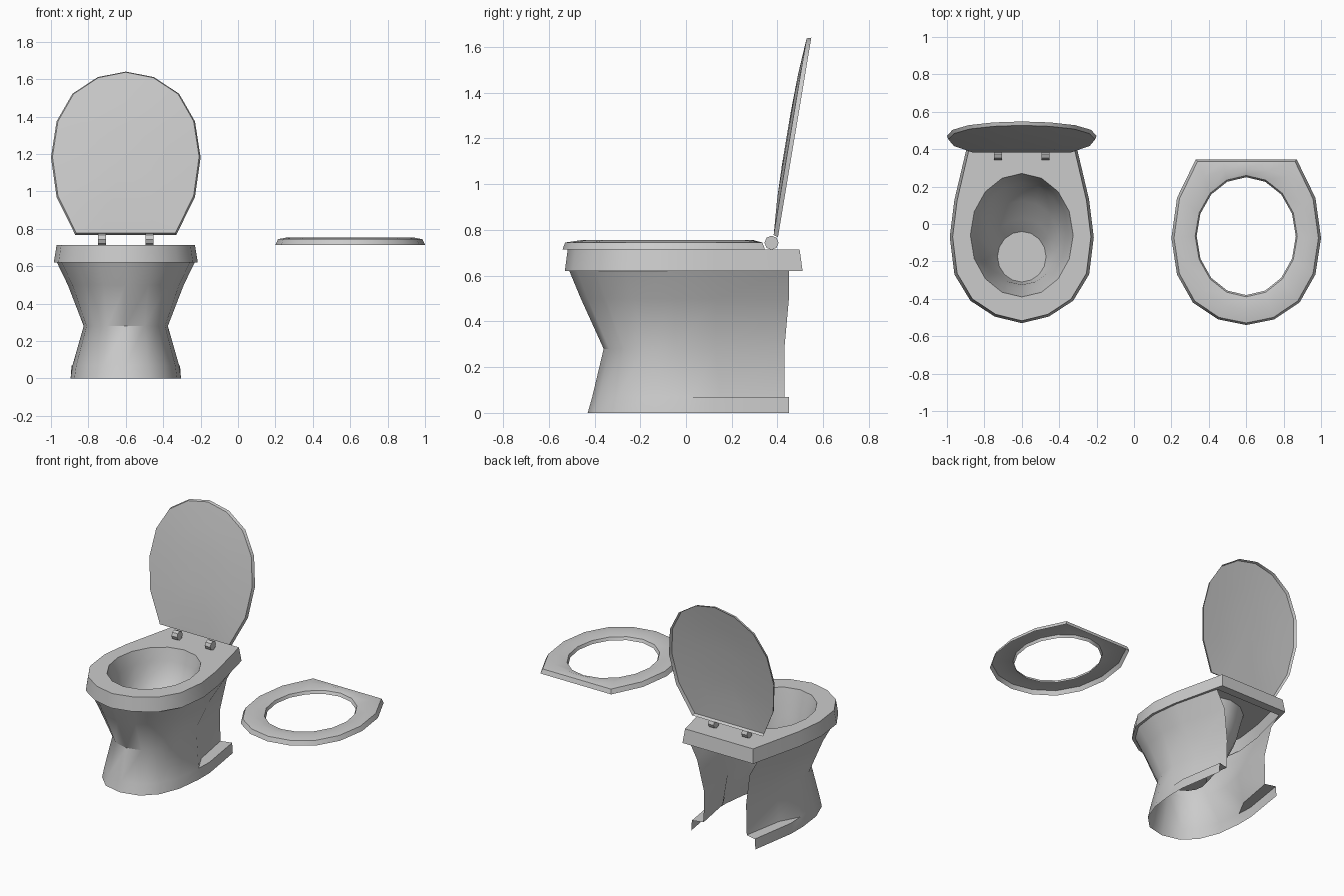
import bpy, bmesh, math
from mathutils import Vector

if "Cube" in bpy.data.objects:
    bpy.data.objects.remove(bpy.data.objects["Cube"])

CX = -0.6  # toilet centre line


def mirror_ring(half, closed=True):
    """Half outline (front tip to back, +x side) -> whole ring, counter-clockwise."""
    other = [(-x, y, z) for x, y, z in half if x > 0]
    return half + other[::-1] if closed else other[::-1] + half


def loft(name, rings, x_off, closed=True, cap=False, angle=35):
    bm = bmesh.new()
    vr = [[bm.verts.new((x + x_off, y, z)) for x, y, z in r] for r in rings]
    n = len(rings[0])
    for a, b in zip(vr, vr[1:]):
        for i in range(n if closed else n - 1):
            j = (i + 1) % n
            bm.faces.new((a[i], a[j], b[j], b[i]))
    if cap:
        bm.faces.new(vr[-1])
    bmesh.ops.remove_doubles(bm, verts=bm.verts, dist=0.0005)
    return finish(name, bm, angle)


def finish(name, bm, angle=35):
    me = bpy.data.meshes.new(name)
    bm.to_mesh(me)
    bm.free()
    ob = bpy.data.objects.new(name, me)
    bpy.context.collection.objects.link(ob)
    bpy.ops.object.select_all(action='DESELECT')
    ob.select_set(True)
    bpy.context.view_layer.objects.active = ob
    bpy.ops.object.shade_smooth_by_angle(angle=math.radians(angle))
    return ob


def at(z, *pts):
    return [(x, y, z) for x, y in pts]


def oval(rx, ry, cy, z):
    """Half of a 16-sided oval, starting at the front."""
    return [(abs(rx * math.sin(k * math.pi / 8)) if 0 < k < 8 else 0.0,
             cy - ry * math.cos(k * math.pi / 8), z) for k in range(9)]


def scaled(half, sx, sy, cy, z):
    return [(x * sx, cy + (y - cy) * sy, z) for x, y, _ in half]


# pedestal: open-backed wall with recessed side panels and a foot flange
base_hi = [(0, -.41), (.12, -.38), (.21, -.30), (.265, -.16), (.285, .02)]
pedestal = [
    at(0, (0, -.43), (.13, -.40), (.22, -.31), (.275, -.17), (.295, .0), (.295, .13), (.245, .45)),
    at(.07, *base_hi, (.29, .13), (.24, .45)),
    at(.07, *base_hi, (.215, .15), (.165, .43)),
    at(.28, (0, -.36), (.10, -.335), (.17, -.27), (.21, -.18), (.225, -.05), (.19, .13), (.16, .43)),
    at(.50, (0, -.46), (.12, -.43), (.22, -.35), (.285, -.23), (.31, -.05), (.295, .13), (.20, .45)),
    at(.62, (0, -.51), (.14, -.475), (.262, -.39), (.343, -.26), (.368, -.07), (.345, .13), (.265, .45)),
]
loft("pedestal", [mirror_ring(r, False) for r in pedestal], CX, closed=False)

# rim and bowl: under-lip, outer band, top, then down into the basin
rim_low = at(.62, (0, -.53), (.145, -.495), (.275, -.41), (.36, -.27), (.385, -.07),
             (.36, .13), (.27, .51), (.13, .51), (0, .51))
lip = pedestal[-1] + at(.62, (.13, .45), (0, .45))
bowl = [lip, rim_low,
        scaled(rim_low, .96, .975, -.02, .715),
        oval(.275, .33, -.06, .715),
        oval(.25, .31, -.06, .63),
        oval(.235, .285, -.065, .54),
        oval(.20, .225, -.10, .43),
        oval(.165, .175, -.145, .36),
        oval(.13, .135, -.175, .30)]
loft("bowl", [mirror_ring(r) for r in bowl], CX, cap=True)

# outline shared by seat and lid
outline = at(0, (0, -.54), (.15, -.51), (.285, -.42), (.37, -.27), (.4, -.075),
             (.37, .14), (.27, .345), (.13, .345), (0, .345))

# seat: hollow-bottomed domed ring lying beside the toilet
hole = oval(.265, .315, -.065, 0)
edge = scaled(outline, .965, .975, -.09, .745)
crown = [(a[0] * .55 + b[0] * .45, a[1] * .55 + b[1] * .45, .755) for a, b in zip(edge, hole)]
seat = [scaled(outline, 1, 1, 0, .715), edge, crown,
        scaled(hole, 1.03, 1.03, -.065, .742), scaled(hole, 1, 1, 0, .722)]
loft("seat", [mirror_ring(r) for r in seat], 0.6)

# lid: domed shell, stood up and leaning back, hollow side to the rear
tilt = math.radians(9.5)
s, c = math.sin(tilt), math.cos(tilt)


def stand(p):
    x, y, d = p
    v = .345 - y
    return (-x, .402 + v * s - d * c, .768 + v * c + d * s)


lid = [outline, scaled(outline, .98, .985, -.09, .02),
       scaled(outline, .6, .62, -.09, .031), scaled(outline, .25, .27, -.09, .035)]
loft("lid", [[stand(p) for p in mirror_ring(r)] for r in lid], CX, cap=True)

# hinges: eight-sided knuckles on the rim
for side, dx in (("left", -.127), ("right", .127)):
    bm = bmesh.new()
    bmesh.ops.create_cone(bm, cap_ends=True, segments=8, radius1=.031, radius2=.031, depth=.042)
    for v in bm.verts:
        x, y, z = v.co
        v.co = Vector((z + CX + dx, x + .374, y + .744))
    finish("hinge_" + side, bm, 30)
